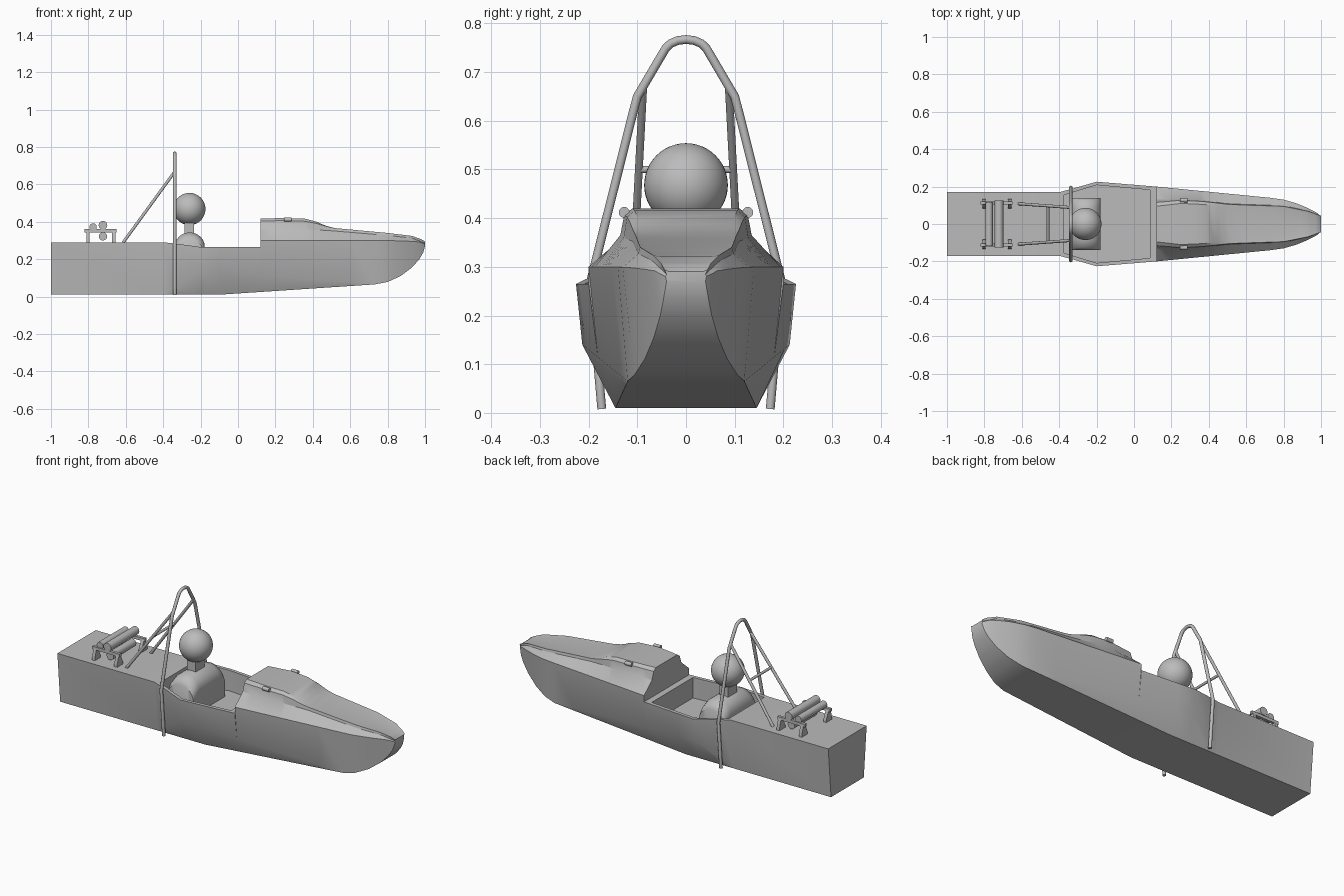
import bpy, bmesh, math
from mathutils import Vector

if "Cube" in bpy.data.objects:
    bpy.data.objects.remove(bpy.data.objects["Cube"], do_unlink=True)

grey = bpy.data.materials.new("plain_grey")
grey.use_nodes = True
grey.diffuse_color = (0.5, 0.5, 0.5, 1)
grey.node_tree.nodes["Principled BSDF"].inputs["Base Color"].default_value = (0.5, 0.5, 0.5, 1)


def finish(bm, name, angle=30):
    bmesh.ops.recalc_face_normals(bm, faces=bm.faces)
    mesh = bpy.data.meshes.new(name)
    bm.to_mesh(mesh)
    bm.free()
    ob = bpy.data.objects.new(name, mesh)
    bpy.context.collection.objects.link(ob)
    mesh.materials.append(grey)
    smooth(ob, angle)
    return ob


def smooth(ob, angle):
    bpy.ops.object.select_all(action='DESELECT')
    ob.select_set(True)
    bpy.context.view_layer.objects.active = ob
    bpy.ops.object.shade_smooth_by_angle(angle=math.radians(angle))


def loft(name, rings, angle=30):
    bm = bmesh.new()
    loops = [[bm.verts.new(p) for p in ring] for ring in rings]
    n = len(loops[0])
    for a, b in zip(loops, loops[1:]):
        for i in range(n):
            j = (i + 1) % n
            bm.faces.new((a[i], a[j], b[j], b[i]))
    bm.faces.new(loops[0])
    bm.faces.new(loops[-1])
    bmesh.ops.remove_doubles(bm, verts=bm.verts, dist=1e-5)
    return finish(bm, name, angle)


def box(name, lo, hi):
    (x0, y0, z0), (x1, y1, z1) = lo, hi
    ring = [(x0, y0), (x1, y0), (x1, y1), (x0, y1)]
    return loft(name, [[(x, y, z) for x, y in ring] for z in (z0, z1)])


def rod(name, a, b, r):
    a, b = Vector(a), Vector(b)
    bm = bmesh.new()
    bmesh.ops.create_cone(bm, cap_ends=True, segments=20, radius1=r, radius2=r, depth=(b - a).length)
    rot = (b - a).to_track_quat('Z', 'Y').to_matrix()
    bmesh.ops.rotate(bm, verts=bm.verts, matrix=rot)
    bmesh.ops.translate(bm, verts=bm.verts, vec=(a + b) / 2)
    return finish(bm, name, 40)


def at(rail, x):
    """Point of a rail (x, y, z) at station x."""
    for p, q in zip(rail, rail[1:]):
        if x <= q[0]:
            t = (x - p[0]) / (q[0] - p[0])
            return Vector(p).lerp(Vector(q), t)
    return Vector(rail[-1])


# Hull rails for one half
bottom = [(-1, .145, .01), (-.1, .145, .01), (.73, .12, .065), (.8, .106, .078), (.87, .085, .11),
          (.93, .066, .155), (.97, .053, .2), (.99, .046, .235), (1, .04, .27)]
chine = [(-1, .145, .01), (-.4, .145, .01), (-.2, .213, .14), (.73, .12, .065)]
tub_edge = [(-1, .17, .29), (-.4, .17, .29), (-.34, .186, .284), (-.2, .226, .265), (.12, .2, .265)]
sheer = [(.12, .2, .3), (.73, .14, .3), (.8, .13, .299), (.87, .11, .298), (.93, .085, .295),
         (.97, .065, .292), (1, .042, .28)]
shoulder = [(.12, .13, .36), (.25, .135, .365), (.36, .128, .36), (.5, .108, .352),
            (.8, .098, .327), (.93, .07, .313), (1, .04, .285)]
cowl_top = [(.12, .095, .417), (.25, .11, .42), (.36, .105, .416), (.42, .1, .4), (.47, .095, .378),
            (.52, .09, .365), (.8, .08, .338), (.93, .055, .321), (.98, .04, .305), (1, .035, .29)]


def section(x, cowl):
    low = at(bottom, x)
    top = at(sheer if cowl else tub_edge, x)
    mid = at(chine, x) if x <= .73 else low.lerp(top, .3)
    if cowl:
        crown = at(cowl_top, x)
        upper = [at(shoulder, x), crown.lerp(at(shoulder, x), .35) + Vector((0, .008, .006)), crown]
    else:
        upper = [Vector((x, w, top.z)) for w in (.13, .12, .1)]
    half = [low, mid, top] + upper
    return half + [Vector((p.x, -p.y, p.z)) for p in reversed(half)]


stations = [(x, False) for x in (-1, -.4, -.34, -.2, -.1, .12)]
stations += [(x, True) for x in (.12, .18, .25, .31, .36, .39, .42, .45, .48, .52, .6, .73,
                                 .765, .8, .835, .87, .9, .93, .95, .97, .98, .99, 1)]
hull = loft("hull", [section(x, c) for x, c in stations])

# Cockpit opening
outline = [(-.375, .155), (-.2, .208), (.085, .182)]
outline += [(x, -y) for x, y in reversed(outline)]
cutter = loft("cockpit_cutter", [[(x, y, z) for x, y in outline] for z in (.15, .6)])
cutter.hide_render = True
cut = hull.modifiers.new("cockpit", 'BOOLEAN')
cut.operation = 'DIFFERENCE'
cut.solver = 'EXACT'
cut.object = cutter
bpy.context.view_layer.objects.active = hull
bpy.ops.object.modifier_apply(modifier=cut.name)
bpy.data.objects.remove(cutter, do_unlink=True)
smooth(hull, 30)

# Driver: torso with sloped shoulders, neck and helmet
rings = []
for i in range(13):
    a = math.pi * i / 12
    x, drop = -.258 - .08 * math.cos(a), .075 * (1 - math.sin(a))
    half = [(.14, .148), (.14, .3 - drop), (.125, .325 - drop), (.085, .343 - drop)]
    rings.append([(x, y, z) for y, z in half] + [(x, -y, z) for y, z in reversed(half)])
loft("driver_torso", rings, 35)
box("driver_neck", (-.287, -.04, .32), (-.235, .04, .41))
bm = bmesh.new()
bmesh.ops.create_uvsphere(bm, u_segments=40, v_segments=24, radius=.086)
bmesh.ops.translate(bm, verts=bm.verts, vec=(-.26, 0, .468))
finish(bm, "driver_head", 60)

# Roll hoop
half = [(.173, .008), (.196, .27), (.108, .62), (.1, .65), (.05, .735)]
arc = [(.045 * math.cos(a), .738 + .029 * math.sin(a)) for a in (math.pi * k / 8 for k in range(1, 8))]
path = half + arc + [(-y, z) for y, z in reversed(half)]
curve = bpy.data.curves.new("roll_hoop", 'CURVE')
curve.dimensions = '3D'
curve.bevel_depth = .009
curve.bevel_resolution = 4
curve.use_fill_caps = True
spline = curve.splines.new('POLY')
spline.points.add(len(path) - 1)
for pt, (y, z) in zip(spline.points, path):
    pt.co = (-.338, y, z, 1)
curve.materials.append(grey)
hoop = bpy.data.objects.new("roll_hoop", curve)
bpy.context.collection.objects.link(hoop)

# Paired parts: hoop braces, mirrors, engine mount rails and feet
for side, s in (("left", 1), ("right", -1)):
    rod(side + "_hoop_brace", (-.338, s * .088, .668), (-.615, s * .108, .288), .008)
    rod(side + "_cowl_pod", (.245, s * .127, .412), (.285, s * .127, .412), .011)
    rod(side + "_pod_stalk", (.265, s * .1, .395), (.265, s * .13, .412), .007)
    y = s * .112
    box(side + "_mount_rail", (-.82, y - .008, .343), (-.65, y + .008, .36))
    for end, x in (("rear", -.802), ("front", -.664)):
        rings = [[(x + dx, y + s * d, z) for dx, d in ((-.009, a), (.009, a), (.009, b), (-.009, b))]
                 for z, a, b in ((.288, -.03, .022), (.302, -.03, .022), (.35, -.008, .008))]
        loft(f"{side}_{end}_mount_foot", rings)
rod("hoop_cross_brace", (-.46, -.097, .5), (-.46, .097, .5), .007)

# Engine cylinders lying across the rear deck
rod("rear_engine_cylinder", (-.775, -.115, .372), (-.775, .115, .372), .02)
rod("front_engine_cylinder", (-.722, -.125, .381), (-.722, .125, .381), .023)
rod("lower_engine_cylinder", (-.722, -.1, .322), (-.722, .1, .322), .022)
